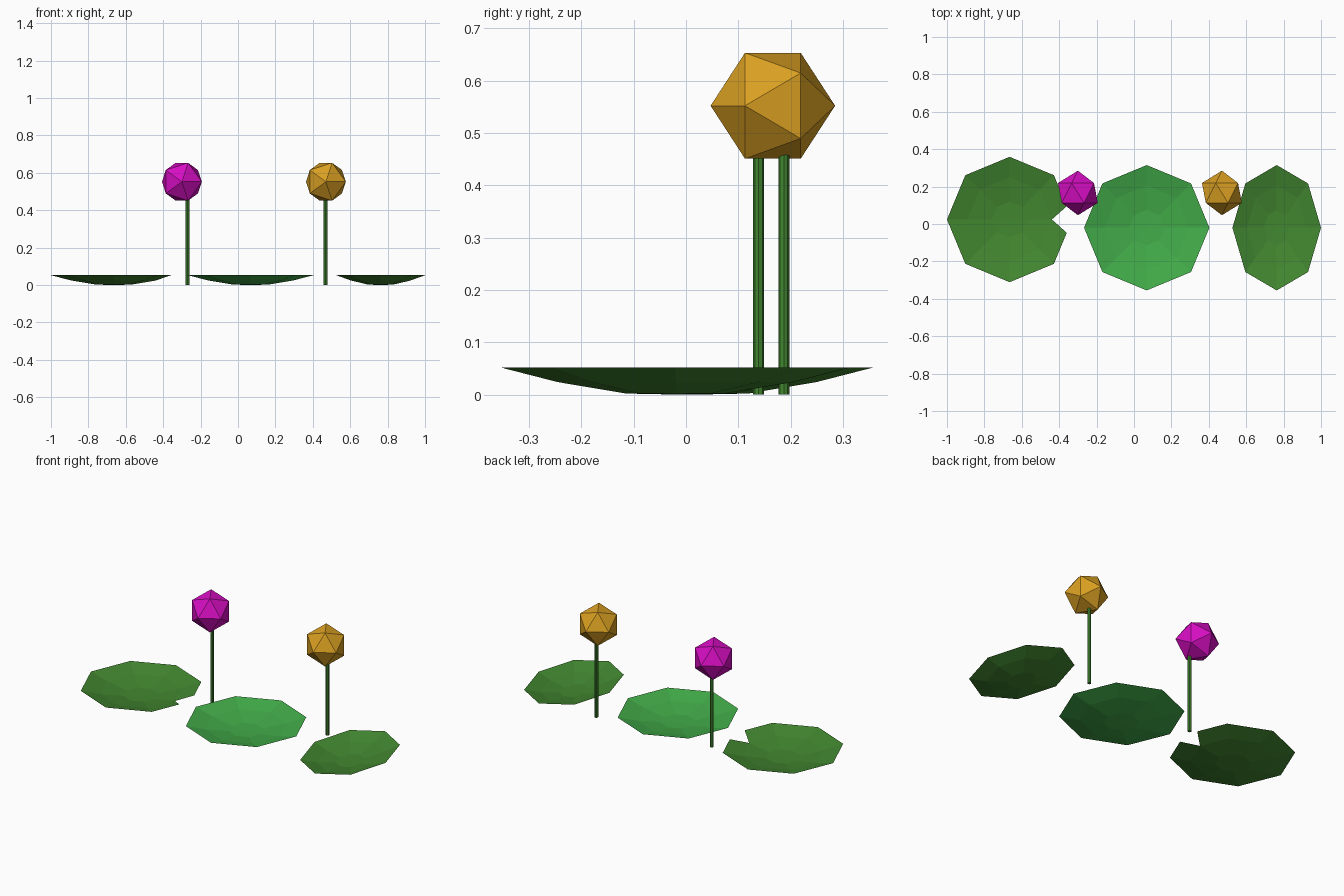
import bpy, bmesh, math
from mathutils import Matrix

if "Cube" in bpy.data.objects:
    bpy.data.objects.remove(bpy.data.objects["Cube"])


def material(name, rgb):
    lin = [((c / 255 + 0.055) / 1.055) ** 2.4 if c > 10 else c / 255 / 12.92 for c in rgb]
    m = bpy.data.materials.new(name)
    m.diffuse_color = (*lin, 1)
    m.use_nodes = True
    m.node_tree.nodes["Principled BSDF"].inputs["Base Color"].default_value = m.diffuse_color
    return m


leaf_green = material("leaf_green", (66, 135, 48))
bright_green = material("bright_green", (66, 172, 73))
magenta = material("magenta", (216, 14, 196))
gold = material("gold", (218, 160, 34))


def add_object(name, bm, mat, location):
    mesh = bpy.data.meshes.new(name)
    bm.to_mesh(mesh)
    bm.free()
    mesh.materials.append(mat)
    ob = bpy.data.objects.new(name, mesh)
    ob.location = location
    bpy.context.collection.objects.link(ob)
    return ob


# Lily pads: shallow open eight-sided dishes, optionally with a notch facing +x
RINGS = [(0.095, 0.002), (0.226, 0.024), (0.335, 0.052)]


def lily_pad(name, x, y, mat, squash=1.0, notched=False):
    bm = bmesh.new()
    centre = bm.verts.new((0, 0, 0))
    rings = [[bm.verts.new((r * squash * math.cos(i * math.pi / 4),
                            r * math.sin(i * math.pi / 4), z)) for i in range(8)]
             for r, z in RINGS]
    for i in range(8):
        j = (i + 1) % 8
        bm.faces.new((centre, rings[0][i], rings[0][j]))
        bm.faces.new((rings[0][i], rings[1][i], rings[1][j], rings[0][j]))
        outer_i, outer_j = rings[2][i], rings[2][j]
        if notched and i == 0:      # slide the rim corner along the edge
            outer_i = bm.verts.new(outer_i.co.lerp(outer_j.co, 0.3))
        if notched and j == 0:
            outer_j = bm.verts.new(outer_j.co.lerp(outer_i.co, 0.3))
        bm.faces.new((rings[1][i], outer_i, outer_j, rings[1][j]))
    bmesh.ops.delete(bm, geom=[v for v in bm.verts if not v.link_faces], context='VERTS')
    return add_object(name, bm, mat, (x, y, 0))


lily_pad("left_pad", -0.665, 0.024, leaf_green, notched=True)
lily_pad("middle_pad", 0.068, -0.02, bright_green)
lily_pad("right_pad", 0.763, -0.02, leaf_green, squash=0.707)


# Flowers: an icosahedron bud on a thin stem
def flower(name, x, stem_x, stem_y, mat):
    bm = bmesh.new()
    bmesh.ops.create_icosphere(bm, subdivisions=1, radius=0.119,
                               matrix=Matrix.Rotation(math.pi / 2, 4, 'X'))
    add_object(name + "_bud", bm, mat, (x, 0.166, 0.552))
    bm = bmesh.new()
    bmesh.ops.create_cone(bm, cap_ends=True, segments=8, radius1=0.0105,
                          radius2=0.0105, depth=0.48)
    add_object(name + "_stem", bm, leaf_green, (stem_x, stem_y, 0.24))


flower("pink_flower", -0.30, -0.27, 0.139, magenta)
flower("gold_flower", 0.47, 0.468, 0.187, gold)
